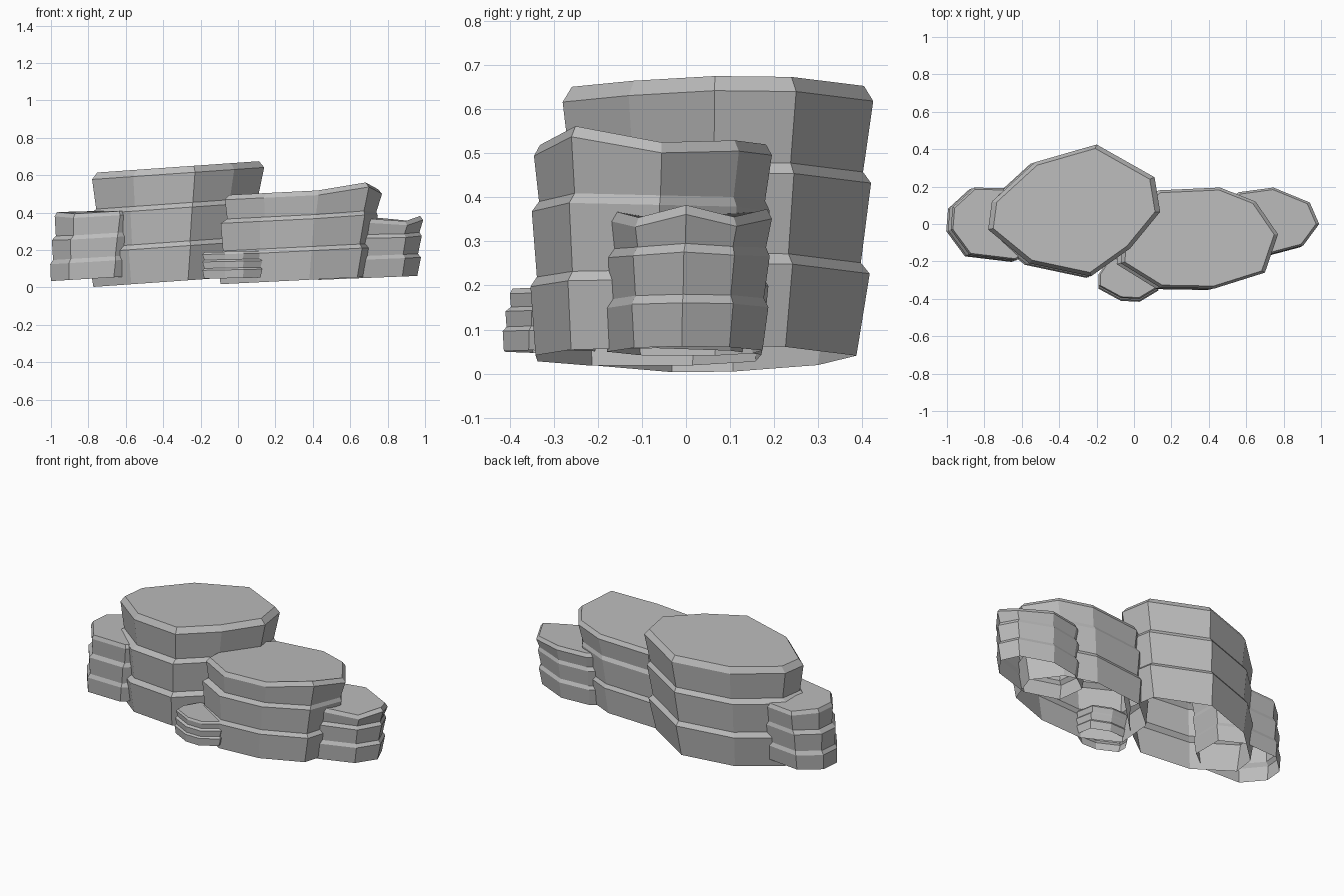
import bpy
import bmesh

if "Cube" in bpy.data.objects:
    bpy.data.objects.remove(bpy.data.objects["Cube"], do_unlink=True)

# One plain stone colour for every rock
stone = bpy.data.materials.new("stone_grey")
stone.use_nodes = True
colour = (0.5, 0.5, 0.5, 1)
stone.diffuse_color = colour
stone.node_tree.nodes["Principled BSDF"].inputs["Base Color"].default_value = colour


# Three flared strata sharing one outline, open underneath
def stacked_rock(name, outline, base, shelves, ledge, cap, slope, lean, foot, bumps):
    xs = [p[0] for p in outline]
    ys = [p[1] for p in outline]
    cx = (min(xs) + max(xs)) / 2
    cy = (min(ys) + max(ys)) / 2
    low, middle, high = shelves
    bottom_scale, neck_scale = foot
    # Each ring: height, outline scale, share of the lean, share of the bumps
    rings = [
        (base, bottom_scale, 1, 0),
        (low, 1, 0.8, 0),
        (low + ledge, neck_scale, 0.7, 0),
        (middle, 1, 0.5, 0.2),
        (middle + ledge, neck_scale, 0.2, 0.2),
        (high, 1, 0, 1),
        (high + cap, neck_scale, 0, 1),
    ]
    bm = bmesh.new()
    loops = []
    for height, scale, shift, bump in rings:
        loop = []
        for i, (px, py) in enumerate(outline):
            x = cx + (px - cx) * scale + lean[0] * shift
            y = cy + (py - cy) * scale + lean[1] * shift
            z = height + slope * (x - cx) + bumps.get(i, 0) * bump
            loop.append(bm.verts.new((x, y, z)))
        loops.append(loop)
    # Side walls and bevels
    count = len(outline)
    for lower, upper in zip(loops, loops[1:]):
        for i in range(count):
            j = (i + 1) % count
            bm.faces.new((lower[i], lower[j], upper[j], upper[i]))
    # Summit
    bm.faces.new(loops[-1])
    mesh = bpy.data.meshes.new(name)
    bm.to_mesh(mesh)
    bm.free()
    mesh.materials.append(stone)
    rock = bpy.data.objects.new(name, mesh)
    bpy.context.collection.objects.link(rock)


# Outlines run anticlockwise as seen from above
stacked_rock(
    "tall_rock",
    [(-.2, .425), (-.53, .33), (-.76, .12), (-.78, -.03), (-.56, -.21),
     (-.23, -.28), (-.02, -.13), (.14, .065), (.11, .25)],
    base=.035, shelves=(.22, .425, .61), ledge=.025, cap=.035,
    slope=.07, lean=(-.03, -.01), foot=(.92, .94), bumps={})

stacked_rock(
    "broad_rock",
    [(.46, .195), (.13, .18), (-.05, .03), (-.07, -.21), (.14, -.34),
     (.43, -.345), (.7, -.26), (.77, -.055), (.65, .12)],
    base=.04, shelves=(.195, .365, .49), ledge=.022, cap=.025,
    slope=.05, lean=(-.045, -.01), foot=(.95, .95), bumps={6: .03, 7: -.01})

stacked_rock(
    "left_rock",
    [(-.64, .19), (-.855, .195), (-.97, .09), (-.98, -.03), (-.88, -.165),
     (-.63, -.195), (-.5, -.1), (-.5, .1)],
    base=.05, shelves=(.14, .265, .38), ledge=.022, cap=.022,
    slope=.06, lean=(-.03, -.01), foot=(.96, .95), bumps={2: .015, 3: .015})

stacked_rock(
    "right_rock",
    [(.745, .195), (.56, .17), (.43, .08), (.45, -.1), (.66, -.18),
     (.905, -.115), (.99, 0), (.94, .115)],
    base=.052, shelves=(.15, .265, .35), ledge=.02, cap=.022,
    slope=.04, lean=(-.015, -.01), foot=(.94, .94), bumps={5: -.025, 7: -.025})

stacked_rock(
    "small_rock",
    [(.03, -.4), (.13, -.34), (.11, -.23), (0, -.18), (-.13, -.18),
     (-.19, -.27), (-.19, -.33), (-.07, -.395)],
    base=.05, shelves=(.095, .14, .18), ledge=.01, cap=.012,
    slope=.02, lean=(0, -.02), foot=(.94, .94), bumps={})
